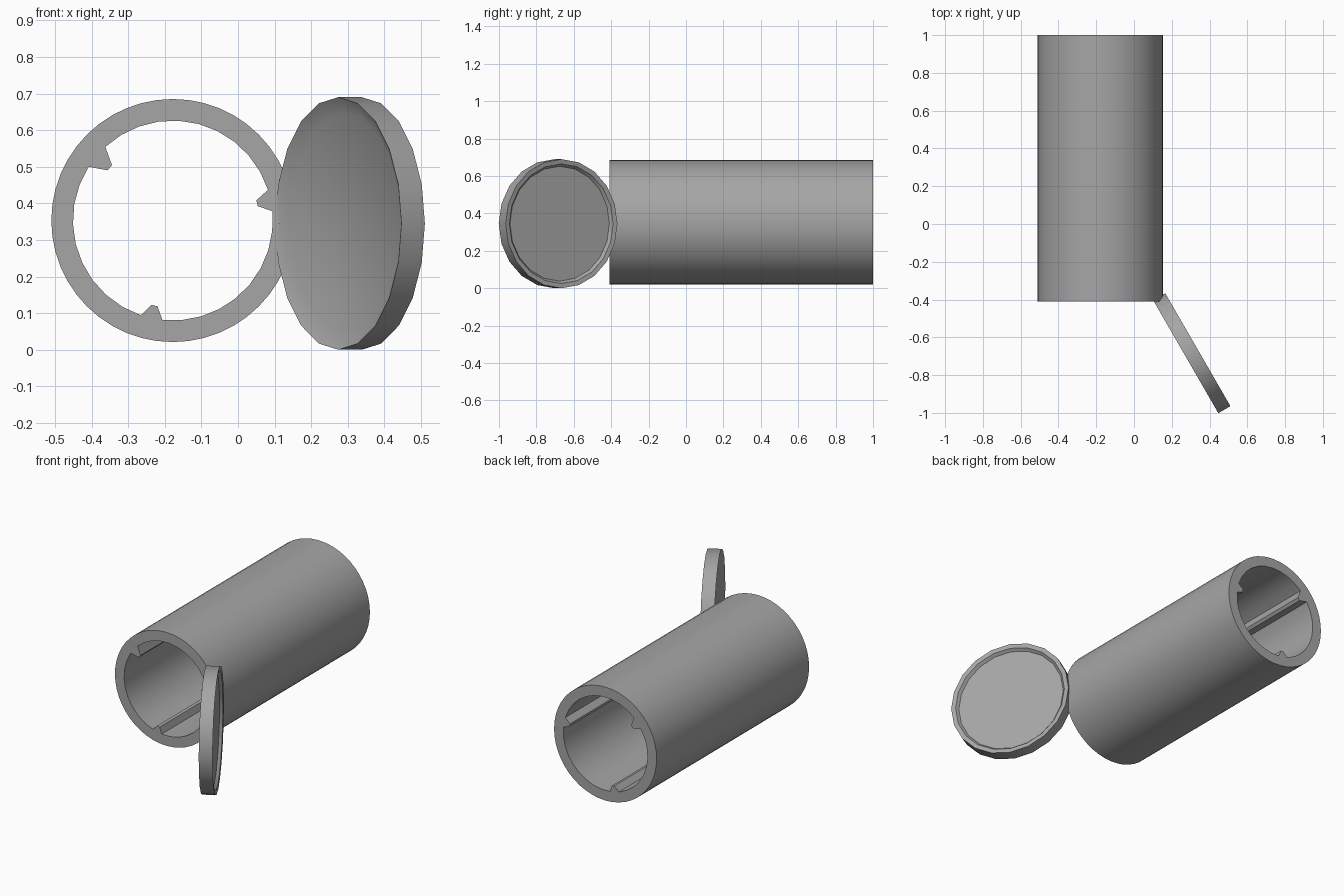
import bpy, bmesh
from math import sin, cos, pi, radians
from mathutils import Matrix, Vector

cube = bpy.data.objects.get("Cube")
if cube:
    bpy.data.objects.remove(cube, do_unlink=True)

grey = bpy.data.materials.new("plain grey")
grey.use_nodes = True
grey.diffuse_color = (0.38, 0.38, 0.38, 1)
grey.node_tree.nodes["Principled BSDF"].inputs["Base Color"].default_value = grey.diffuse_color


def finish(bm, name):
    """Turn a bmesh into a named, smooth-shaded object."""
    bmesh.ops.recalc_face_normals(bm, faces=bm.faces)
    mesh = bpy.data.meshes.new(name)
    bm.to_mesh(mesh)
    bm.free()
    mesh.materials.append(grey)
    ob = bpy.data.objects.new(name, mesh)
    bpy.context.collection.objects.link(ob)
    bpy.ops.object.select_all(action='DESELECT')
    ob.select_set(True)
    bpy.context.view_layer.objects.active = ob
    bpy.ops.object.shade_smooth_by_angle(angle=radians(30))
    return ob


# Tube: ring section with three inner ridges, extruded along y
CENTRE = Vector((-0.178, -0.41, 0.353))
LENGTH, OUTER, INNER = 1.41, 0.332, 0.273
# ridge: start angle, end angle, crest radius
RIDGES = [(5.3, 17.8, 0.235), (132.5, 147.4, 0.225), (251.3, 264, 0.238)]


def polar(r, degrees):
    a = radians(degrees)
    return CENTRE + Vector((r * cos(a), 0, r * sin(a)))


def bore_points():
    pts = []
    for i, (start, end, crest) in enumerate(RIDGES):
        span = end - start
        pts += [polar(INNER, start), polar(crest, start + span * 0.35),
                polar(crest, start + span * 0.67), polar(INNER, end)]
        gap = (RIDGES[(i + 1) % 3][0] - end) % 360
        steps = round(gap / 11.25)
        pts += [polar(INNER, end + gap * k / steps) for k in range(1, steps)]
    return pts


def loop_edges(bm, pts):
    vs = [bm.verts.new(p) for p in pts]
    return [bm.edges.new((v, vs[(i + 1) % len(vs)])) for i, v in enumerate(vs)]


bm = bmesh.new()
edges = loop_edges(bm, [polar(OUTER, 360 * i / 48) for i in range(48)])
edges += loop_edges(bm, bore_points())
bmesh.ops.triangle_fill(bm, edges=edges, use_beauty=True)
ext = bmesh.ops.extrude_face_region(bm, geom=bm.faces[:], use_keep_orig=True)
moved = [g for g in ext["geom"] if isinstance(g, bmesh.types.BMVert)]
bmesh.ops.translate(bm, verts=moved, vec=(0, LENGTH, 0))
finish(bm, "tube")

# Lid: turned disc dished on both sides, swung open at the front
SIDES = 20
PROFILE = [(0.30, -0.013), (0.345, -0.037), (0.345, 0.037),
           (0.32, 0.034), (0.307, 0.017)]
bm = bmesh.new()
rings = [[bm.verts.new((r * cos(2 * pi * i / SIDES), r * sin(2 * pi * i / SIDES), h))
          for i in range(SIDES)] for r, h in PROFILE]
for a, b in zip(rings, rings[1:]):
    for i in range(SIDES):
        j = (i + 1) % SIDES
        bm.faces.new((a[i], a[j], b[j], b[i]))
bm.faces.new(rings[0][::-1])
bm.faces.new(rings[-1])
turn = (Matrix.Translation((0.306, -0.684, 0.345))
        @ Matrix.Rotation(radians(30), 4, 'Z') @ Matrix.Rotation(radians(90), 4, 'Y'))
bm.transform(turn)
finish(bm, "lid")
